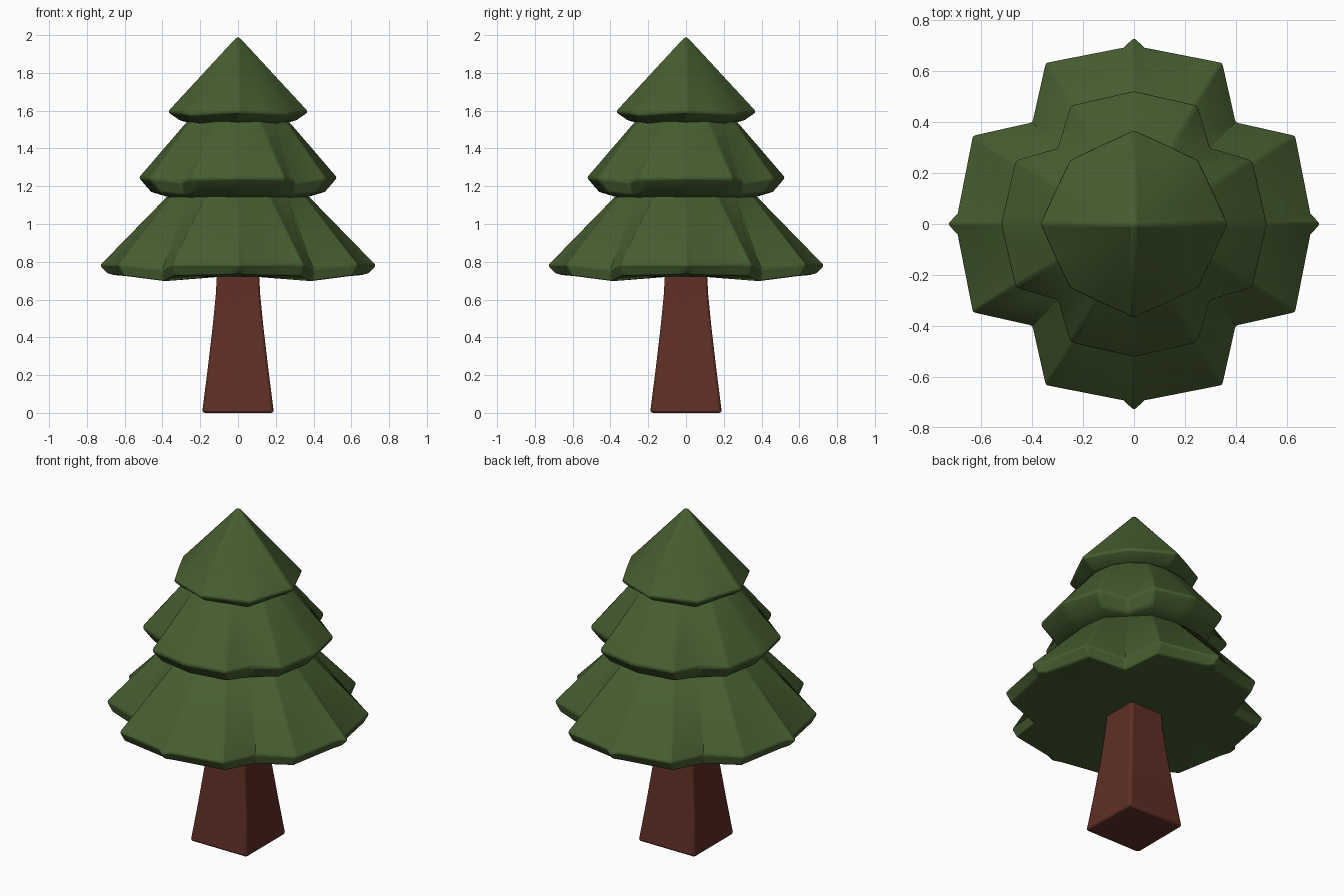
import bpy
import bmesh
import math
from mathutils import Matrix

if "Cube" in bpy.data.objects:
    bpy.data.objects.remove(bpy.data.objects["Cube"], do_unlink=True)


def make_material(name, rgb):
    mat = bpy.data.materials.new(name)
    mat.use_nodes = True
    color = (*rgb, 1.0)
    mat.diffuse_color = color
    bsdf = mat.node_tree.nodes["Principled BSDF"]
    bsdf.inputs["Base Color"].default_value = color
    bsdf.inputs["Roughness"].default_value = 0.9
    return mat


def four_fold(quarter):
    """Repeat a quarter outline of (x, y, z) points around the z axis."""
    ring = []
    for turn in range(4):
        c, s = round(math.cos(turn * math.pi / 2)), round(math.sin(turn * math.pi / 2))
        ring += [(x * c - y * s, x * s + y * c, z) for x, y, z in quarter]
    return ring


def bough_ring(tip, shoulder, corner, notch):
    """Scalloped ring: tip and shoulder are (reach, z), corner (side, reach, z), notch (side, z)."""
    (t, tz), (sr, sz), (cs, cr, cz), (n, nz) = tip, shoulder, corner, notch
    w = cs * 0.12
    return four_fold([(0, -t, tz), (w, -sr, sz), (cs, -cr, cz),
                      (n, -n, nz), (cr, -cs, cz), (sr, -w, sz)])


def loft(name, rings, mat, bevel, apex=None):
    """Skin a stack of rings from bottom to top, closing both ends."""
    bm = bmesh.new()
    loops = [[bm.verts.new(p) for p in ring] for ring in rings]
    count = len(loops[0])
    for low, high in zip(loops, loops[1:]):
        for i in range(count):
            j = (i + 1) % count
            bm.faces.new((low[i], low[j], high[j], high[i]))
    bm.faces.new(loops[0][::-1])
    if apex:
        peak = bm.verts.new(apex)
        for i in range(count):
            bm.faces.new((loops[-1][i], loops[-1][(i + 1) % count], peak))
    else:
        bm.faces.new(loops[-1])
    bmesh.ops.recalc_face_normals(bm, faces=bm.faces)
    mesh = bpy.data.meshes.new(name)
    bm.to_mesh(mesh)
    bm.free()
    mesh.materials.append(mat)
    obj = bpy.data.objects.new(name, mesh)
    bpy.context.collection.objects.link(obj)
    mod = obj.modifiers.new("soft_edges", "BEVEL")
    mod.width = bevel
    mod.segments = 2
    mod.limit_method = "ANGLE"
    mod.angle_limit = math.radians(40)
    bpy.ops.object.select_all(action="DESELECT")
    obj.select_set(True)
    bpy.context.view_layer.objects.active = obj
    bpy.ops.object.shade_smooth_by_angle(angle=math.radians(35))
    return obj


green = make_material("pine_green", (0.062, 0.112, 0.030))
brown = make_material("bark_brown", (0.115, 0.028, 0.019))

# Square trunk that flares toward the ground
trunk_profile = [(0.19, 0), (0.162, 0.22), (0.135, 0.45), (0.118, 0.62), (0.11, 0.76)]
loft("trunk", [four_fold([(r, -r, z)]) for r, z in trunk_profile], brown, 0.014)

# Wide lower boughs with pointed tips
loft("lower_boughs", [
    bough_ring((0.2, 0.72), (0.2, 0.72), (0.1, 0.18, 0.72), (0.15, 0.72)),
    bough_ring((0.69, 0.738), (0.665, 0.73), (0.335, 0.605, 0.725), (0.39, 0.697)),
    bough_ring((0.735, 0.78), (0.695, 0.785), (0.348, 0.635, 0.785), (0.4, 0.76)),
    bough_ring((0.38, 1.14), (0.38, 1.14), (0.17, 0.36, 1.14), (0.265, 1.14)),
    bough_ring((0.3, 1.19), (0.3, 1.19), (0.13, 0.28, 1.19), (0.2, 1.19)),
], green, 0.008)

# Middle boughs
loft("middle_boughs", [
    bough_ring((0.36, 1.14), (0.36, 1.14), (0.16, 0.34, 1.14), (0.25, 1.135)),
    bough_ring((0.46, 1.17), (0.455, 1.17), (0.22, 0.415, 1.165), (0.28, 1.15)),
    bough_ring((0.525, 1.245), (0.519, 1.245), (0.252, 0.468, 1.24), (0.3, 1.225)),
    bough_ring((0.28, 1.53), (0.28, 1.53), (0.125, 0.265, 1.53), (0.205, 1.53)),
    bough_ring((0.22, 1.58), (0.22, 1.58), (0.1, 0.2, 1.58), (0.15, 1.58)),
], green, 0.012)

# Eight-sided crown
loft("crown", [
    bough_ring((0.26, 1.535), (0.253, 1.535), (0.091, 0.222, 1.535), (0.184, 1.53)),
    bough_ring((0.31, 1.55), (0.302, 1.55), (0.107, 0.265, 1.545), (0.218, 1.535)),
    bough_ring((0.375, 1.595), (0.366, 1.595), (0.127, 0.315, 1.59), (0.254, 1.58)),
], green, 0.012, apex=(0, 0, 2))
